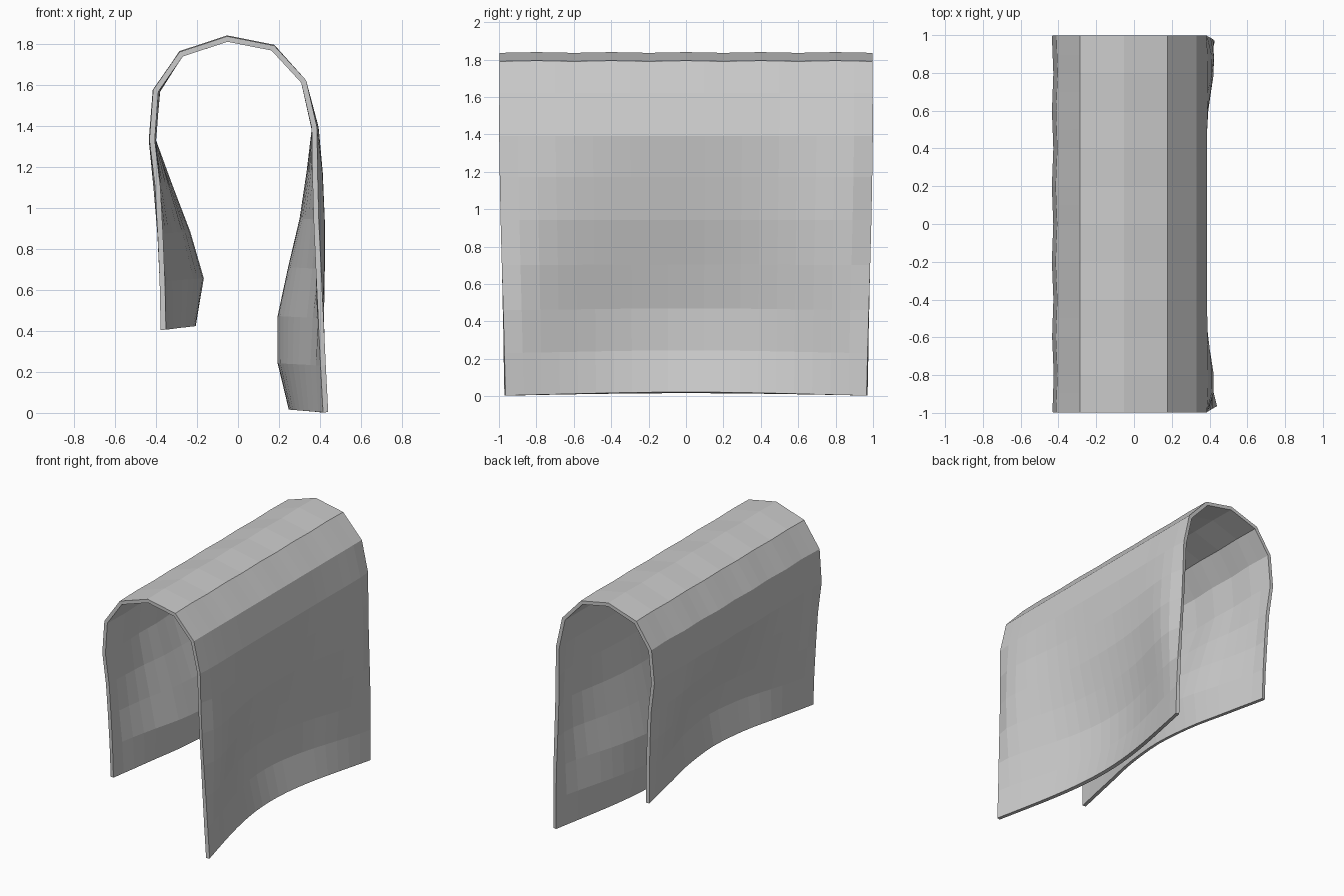
import bpy, math

# Cross-section, left hem to right hem:
# (z, x at front end, x at middle, x at back end, outward billow near the ends)
ROWS = [
    (0.405, -0.363, -0.220, -0.363, 0), (0.64, -0.367, -0.182, -0.367, -0.01),
    (0.87, -0.376, -0.248, -0.376, -0.018), (1.10, -0.388, -0.335, -0.388, -0.018),
    (1.33, -0.415, -0.418, -0.418, 0), (1.57, -0.397, -0.399, -0.395, 0),
    (1.750, -0.277, -0.277, -0.277, 0), (1.824, -0.052, -0.052, -0.052, 0),
    (1.780, 0.170, 0.170, 0.170, 0), (1.615, 0.320, 0.320, 0.320, 0),
    (1.39, 0.372, 0.373, 0.370, 0.008), (1.17, 0.375, 0.347, 0.375, 0.03),
    (0.94, 0.381, 0.313, 0.382, 0.04), (0.70, 0.392, 0.257, 0.394, 0.035),
    (0.46, 0.404, 0.206, 0.406, 0.02), (0.23, 0.415, 0.206, 0.412, 0.005),
    (0.003, 0.427, 0.260, 0.414, 0),
]
SEG = 20
THICK = 0.026

verts, faces = [], []
for i, (z, xf, xm, xb, billow) in enumerate(ROWS):
    hang = max(0.0, (1.4 - z) / 1.4)          # how far down the free panel
    half = 0.998 - 0.03 * hang                # panels narrow slightly at the hem
    for j in range(SEG + 1):
        t = -1 + 2 * j / SEG
        edge = xf + (xb - xf) * (t + 1) / 2
        # middle is pulled inwards, rounder towards the hem
        w = 0.2 + 0.5 * hang
        bulge = w * (1 - t * t) + (1 - w) * math.cos(math.pi * t / 2) ** 2
        x = edge + (xm - edge) * bulge + billow * 6.75 * t ** 4 * (1 - t * t)
        wave = math.cos(5 * math.pi * t)
        x += 0.004 * wave * (1 - hang) if i < 6 else 0
        lift = (0.028 if i < 6 else 0.016) * bulge * hang
        dz = 0.002 * wave if 6 <= i <= 8 else 0
        verts.append((x, t * half, z + lift + dz))

n = SEG + 1
for i in range(len(ROWS) - 1):
    for j in range(SEG):
        a = i * n + j
        faces.append((a, a + 1, a + n + 1, a + n))

# Draped cloth sheet
mesh = bpy.data.meshes.new("draped_cloth")
mesh.from_pydata(verts, [], faces)
mesh.update()
cloth = bpy.data.objects.new("draped_cloth", mesh)
bpy.context.collection.objects.link(cloth)

# Cloth thickness
solid = cloth.modifiers.new("thickness", 'SOLIDIFY')
solid.thickness = THICK
solid.offset = 0
solid.use_even_offset = True
